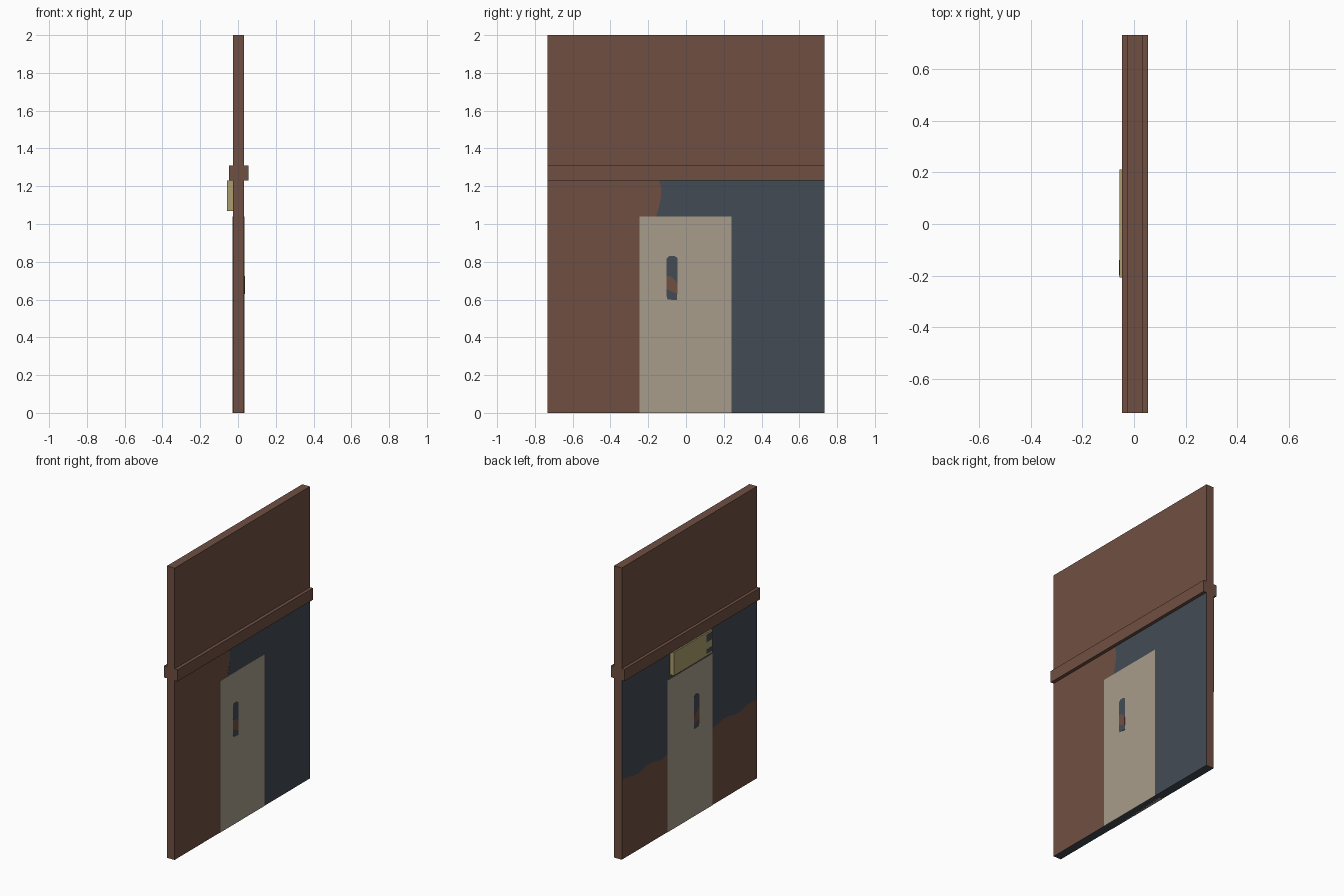
import bpy, bmesh, math

if "Cube" in bpy.data.objects:
    bpy.data.objects.remove(bpy.data.objects["Cube"])


def material(name, r, g, b):
    lin = lambda c: ((c / 255 + 0.055) / 1.055) ** 2.4
    m = bpy.data.materials.new(name)
    m.diffuse_color = (lin(r), lin(g), lin(b), 1)
    m.use_nodes = True
    m.node_tree.nodes["Principled BSDF"].inputs["Base Color"].default_value = m.diffuse_color
    return m


BROWN = material("brown wood", 112, 79, 66)
BLUE = material("slate blue", 67, 75, 84)
BEIGE = material("door beige", 168, 156, 139)
YELLOW = material("sign yellow", 172, 158, 110)

WX0, WX1 = -0.026, 0.032      # wall faces
HALF = 0.733                  # half the wall width
TRIM0, TRIM1 = 1.23, 1.31     # trim heights


def prism(name, outline, x0, x1, mat):
    """Extrude a (y, z) outline from x0 to x1."""
    bm = bmesh.new()
    face = bm.faces.new([bm.verts.new((x0, y, z)) for y, z in outline])
    ext = bmesh.ops.extrude_face_region(bm, geom=[face])
    for v in ext["geom"]:
        if isinstance(v, bmesh.types.BMVert):
            v.co.x = x1
    bmesh.ops.recalc_face_normals(bm, faces=bm.faces[:])
    me = bpy.data.meshes.new(name)
    bm.to_mesh(me)
    bm.free()
    me.materials.append(mat)
    ob = bpy.data.objects.new(name, me)
    bpy.context.collection.objects.link(ob)
    return ob


def rect(y0, y1, z0, z1):
    return [(y0, z0), (y1, z0), (y1, z1), (y0, z1)]


def plate(name, outline, side, level, mat):
    """Thin painted plate on the +x (side 1) or -x (side -1) wall face."""
    base = WX1 if side > 0 else WX0
    prism(name, outline, base - side * 0.001, base + side * 0.001 * level, mat)


# Wall slab and the beam crossing it
prism("wall", rect(-HALF, HALF, 0.001, 2), WX0, WX1, BROWN)
prism("trim_beam", rect(-HALF, HALF, TRIM0, TRIM1), -0.047, 0.055, BROWN)

# Painted underside
prism("wall_underside", rect(-HALF, HALF, 0, 0.002), WX0, WX1, BLUE)
prism("door_underside", rect(-0.245, 0.24, 0, 0.003), WX0 - 0.001, WX1 + 0.001, BEIGE)

# Blue paint on the right face, with a curved left border
plate("blue_paint_right",
      [(-0.16, 0), (HALF, 0), (HALF, TRIM0), (-0.143, TRIM0), (-0.133, 1.2),
       (-0.133, 1.14), (-0.143, 1.09), (-0.155, 1.05), (-0.16, 1.0)], 1, 1, BLUE)

# Blue paint on the left face, with a wavy lower border
wave = [(-HALF + 2 * HALF * i / 24, 0.535 + 0.012 * math.sin(i * 1.4)) for i in range(25)]
plate("blue_paint_left", wave + [(HALF, TRIM0), (-HALF, TRIM0)], -1, 1, BLUE)

# Door, with its painted handle, on both faces
handle = [(-0.098, 0.60), (-0.047, 0.597), (-0.045, 0.82), (-0.06, 0.83),
          (-0.09, 0.83), (-0.103, 0.815), (-0.103, 0.62)]
grip = [(-0.103, 0.655), (-0.046, 0.63), (-0.046, 0.685), (-0.075, 0.72), (-0.103, 0.725)]
for side, word in ((1, "right"), (-1, "left")):
    plate("door_" + word, rect(-0.245, 0.24, 0, 1.04), side, 2, BEIGE)
    plate("handle_plate_" + word, handle, side, 3, BLUE)
    plate("handle_grip_" + word, grip, side, 4, BROWN)

# Sign above the left door, with two dark marks
prism("sign", rect(-0.208, 0.212, 1.07, TRIM0), -0.057, WX0, YELLOW)
for i, (z0, z1) in enumerate(((1.165, 1.215), (1.085, 1.115))):
    prism(f"sign_mark_{i + 1}", rect(-0.2, -0.14, z0, z1), -0.058, -0.056, BLUE)
